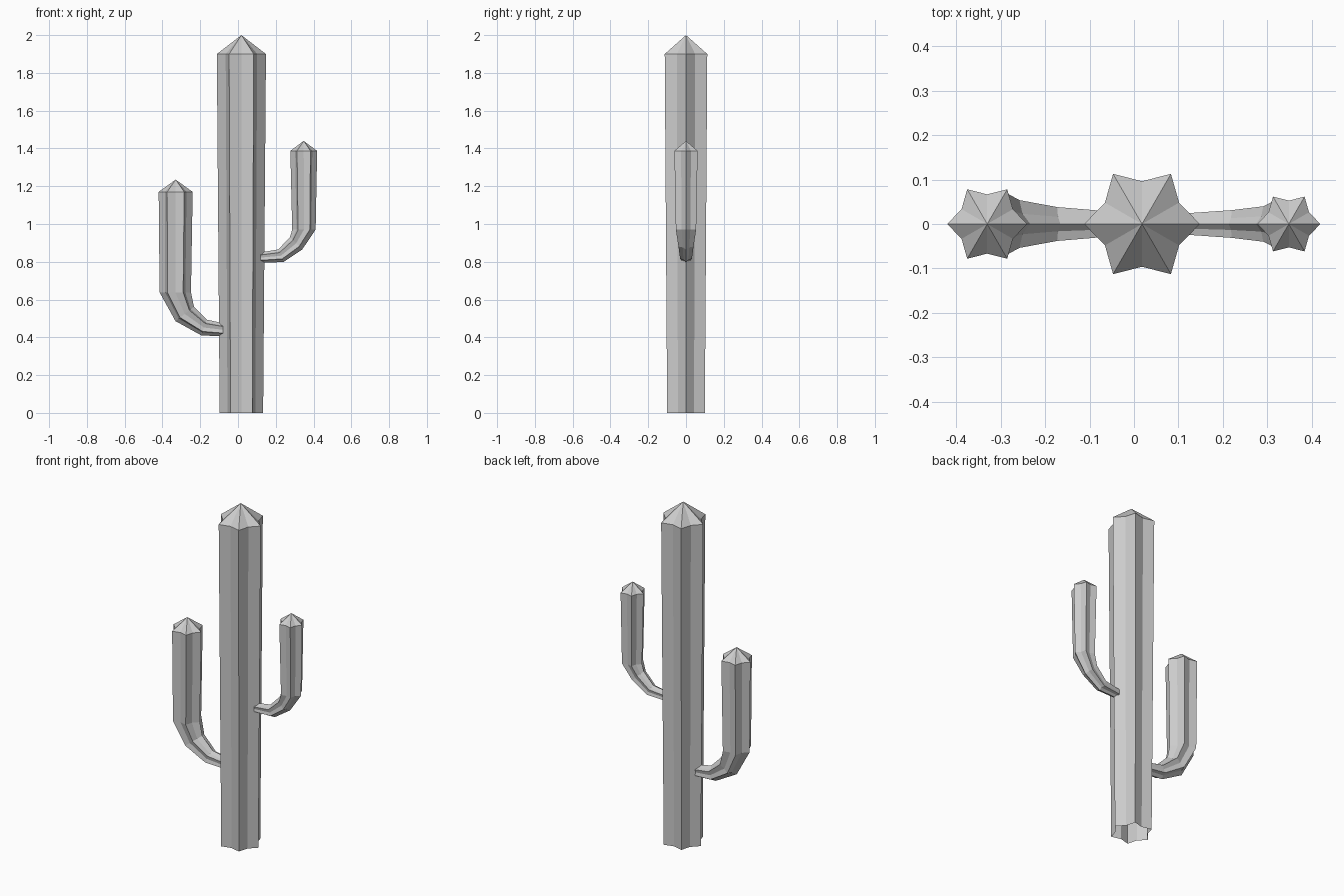
import bpy, bmesh, math

if "Cube" in bpy.data.objects:
    bpy.data.objects.remove(bpy.data.objects["Cube"])

green_grey = bpy.data.materials.new("plain grey")
green_grey.diffuse_color = (0.6, 0.6, 0.6, 1)
green_grey.use_nodes = True
green_grey.node_tree.nodes["Principled BSDF"].inputs["Base Color"].default_value = green_grey.diffuse_color
POINTS, VALLEY = 6, 0.74


def ribbed_stem(name, side, rings, tip_z):
    """Skin star-shaped rings (x, z, radius, heading in degrees) and close with a pointed tip."""
    bm = bmesh.new()
    loops = []
    for x, z, radius, heading in rings:
        a = math.radians(heading)
        ux, uz = -side * math.sin(a), math.cos(a)
        loop = []
        for i in range(2 * POINTS):
            t = math.pi * i / POINTS
            r = radius * (VALLEY if i % 2 else 1)
            c, s = r * math.cos(t), r * math.sin(t)
            loop.append(bm.verts.new((x + c * ux, s, z + c * uz)))
        loops.append(loop)
    n = 2 * POINTS
    for low, high in zip(loops, loops[1:]):
        for i in range(n):
            j = (i + 1) % n
            bm.faces.new((low[i], low[j], high[j], high[i]))
    tip = bm.verts.new((rings[-1][0], 0, tip_z))
    for i in range(n):
        bm.faces.new((loops[-1][i], loops[-1][(i + 1) % n], tip))
    bmesh.ops.recalc_face_normals(bm, faces=bm.faces)
    # make sure the tip faces point up and out
    if tip.link_faces[0].normal.z < 0:
        bmesh.ops.reverse_faces(bm, faces=bm.faces)
    mesh = bpy.data.meshes.new(name)
    bm.to_mesh(mesh)
    bm.free()
    mesh.materials.append(green_grey)
    obj = bpy.data.objects.new(name, mesh)
    bpy.context.collection.objects.link(obj)


# Trunk, open at the base
ribbed_stem("trunk", 1, [(0.018, 0, 0.115, 90), (0.018, 1.9, 0.13, 90)], 2.0)

# Arms curving out of the trunk and up
ribbed_stem("left_arm", -1, [
    (-0.08, 0.44, 0.035, 0), (-0.18, 0.452, 0.044, 19), (-0.282, 0.524, 0.062, 52),
    (-0.332, 0.638, 0.083, 90), (-0.33, 1.17, 0.09, 90)], 1.235)
ribbed_stem("right_arm", 1, [
    (0.12, 0.822, 0.028, 0), (0.227, 0.832, 0.036, 23), (0.307, 0.897, 0.046, 45),
    (0.349, 0.97, 0.062, 90), (0.348, 1.387, 0.071, 90)], 1.44)
